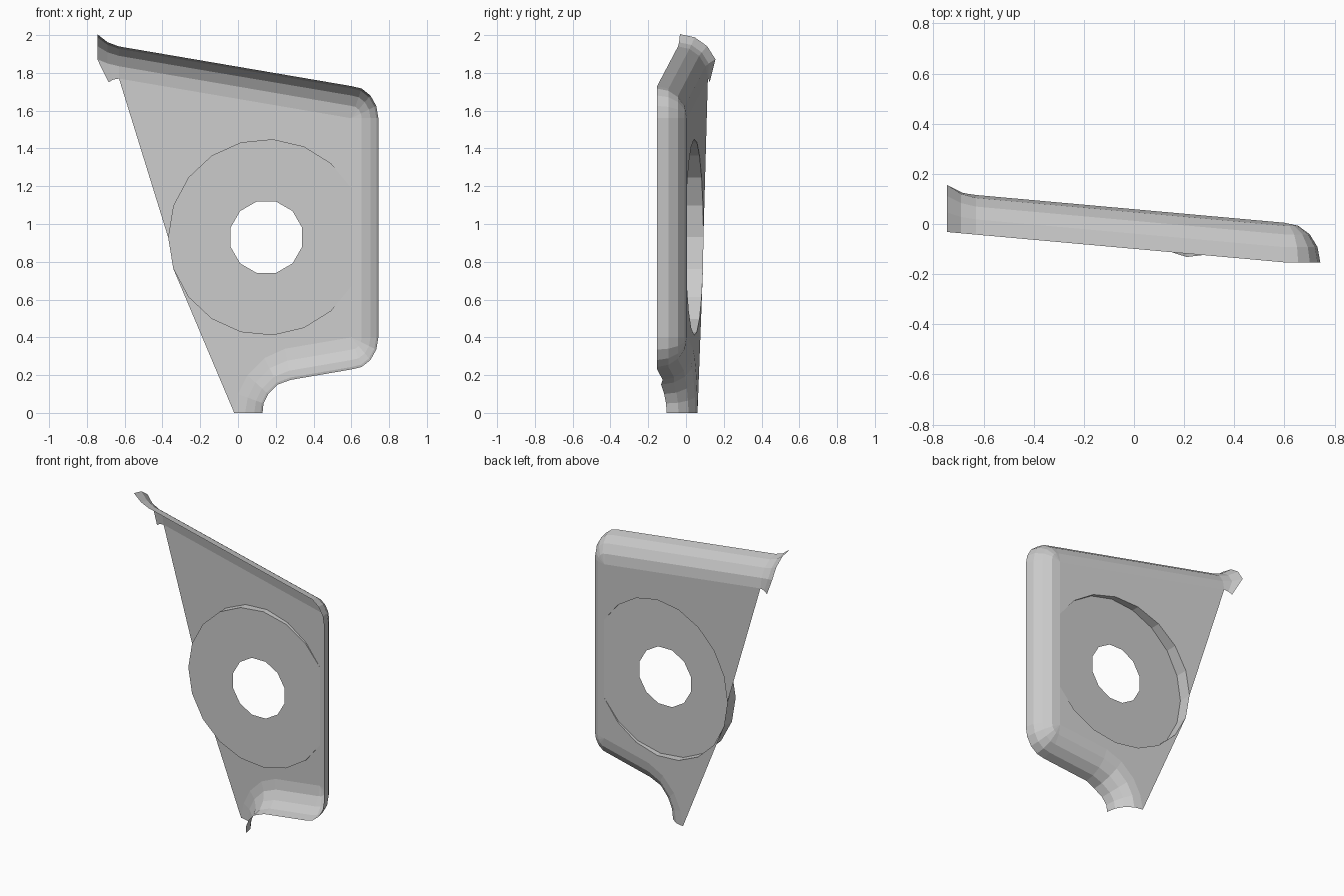
import bpy, bmesh
from math import sin, cos, pi, radians

if "Cube" in bpy.data.objects:
    bpy.data.objects.remove(bpy.data.objects["Cube"])


def plane_y(x):
    # the sheet leans slightly: its left side lies further back
    return 0.059 - 0.09 * x


def on_plate(x, z):
    return (x, plane_y(x), z)


def build(name, faces):
    # make a flat shaded mesh from faces given as point lists
    bm = bmesh.new()
    for pts in faces:
        bm.faces.new([bm.verts.new(p) for p in pts])
    bmesh.ops.remove_doubles(bm, verts=bm.verts, dist=0.0005)
    return finish(name, bm)


def finish(name, bm):
    bmesh.ops.recalc_face_normals(bm, faces=bm.faces)
    me = bpy.data.meshes.new(name)
    bm.to_mesh(me)
    bm.free()
    ob = bpy.data.objects.new(name, me)
    bpy.context.collection.objects.link(ob)
    return ob


# disc outline, cut off where the sheet meets it at x = 0.6
CX, CZ, R = 0.15, 0.93, 0.52
ring = [(CX + R * cos(radians(30 + 18.75 * i)),
         CZ + R * sin(radians(30 + 18.75 * i))) for i in range(17)]
disc_y = plane_y(0.6)

# flange sections: bend start x, z, outward reach x, z, depth, flare
STEPS = 4
W, D = 0.17, 0.158
sections = [(-0.745, 1.79, 0, W, D, 0.045),
            (-0.69, 1.78, 0, W, D, 0.012),
            (-0.63, 1.77, 0, W, D, 0)]
for i in range(STEPS + 1):
    a = pi / 2 * i / STEPS
    sections.append((0.6, 1.56, 0.143 * sin(a), W * cos(a), D, 0))
for i in range(STEPS + 1):
    a = pi / 2 * i / STEPS
    sections.append((0.6, 0.40, 0.143 * cos(a), -W * sin(a), D, 0))
foot = [(0.25, 0.34, 0.03, -0.165, 0.16), (0.14, 0.29, 0.07, -0.14, 0.178),
        (0.05, 0.20, 0.11, -0.10, 0.17), (0.0, 0.10, 0.135, -0.05, 0.165),
        (-0.02, 0.0, 0.15, 0.0, 0.163)]
sections += [f + (0,) for f in foot]


def section_points(x, z, dx, dz, depth, flare):
    # quarter round from the sheet to the forward lip
    pts = []
    for i in range(STEPS + 1):
        a = pi / 2 * i / STEPS
        s, c = sin(a), cos(a)
        pts.append((x + dx * s, plane_y(x) - depth * (1 - c) + flare * c,
                    z + dz * s + flare * s))
    return pts


rows = [section_points(*s) for s in sections]
rows[0][0] = (-0.685, 0.125, 1.75)
rows[1][0] = (-0.66, 0.12, 1.765)

# rolled flange
flange = []
for r0, r1 in zip(rows, rows[1:]):
    for i in range(STEPS):
        quad = []
        for p in (r0[i], r1[i], r1[i + 1], r0[i + 1]):
            if p not in quad:
                quad.append(p)
        flange.append(quad)

# flat sheet above and below the disc
upper = [on_plate(*p) for p in ring[:9] + [(-0.63, 1.77), (0.6, 1.56)]]
lower = [on_plate(*p) for p in
         ring[9:] + [(0.6, 0.40)] + [f[:2] for f in foot]]
build("plate_with_flange", flange + [upper, lower])

# wedge shaped wall around the disc
build("disc_wall", [[(a[0], disc_y, a[1]), (b[0], disc_y, b[1]),
                     on_plate(*b), on_plate(*a)]
                    for a, b in zip(ring, ring[1:])])

# disc with centre hole
bm = bmesh.new()
hole = [(CX + 0.196 * cos(radians(15 + 30 * i)),
         CZ + 0.196 * sin(radians(15 + 30 * i))) for i in range(12)]
for loop in (ring, hole):
    vs = [bm.verts.new((x, disc_y, z)) for x, z in loop]
    for a, b in zip(vs, vs[1:] + vs[:1]):
        bm.edges.new((a, b))
bmesh.ops.triangle_fill(bm, edges=bm.edges[:], use_beauty=True)
finish("disc", bm)
